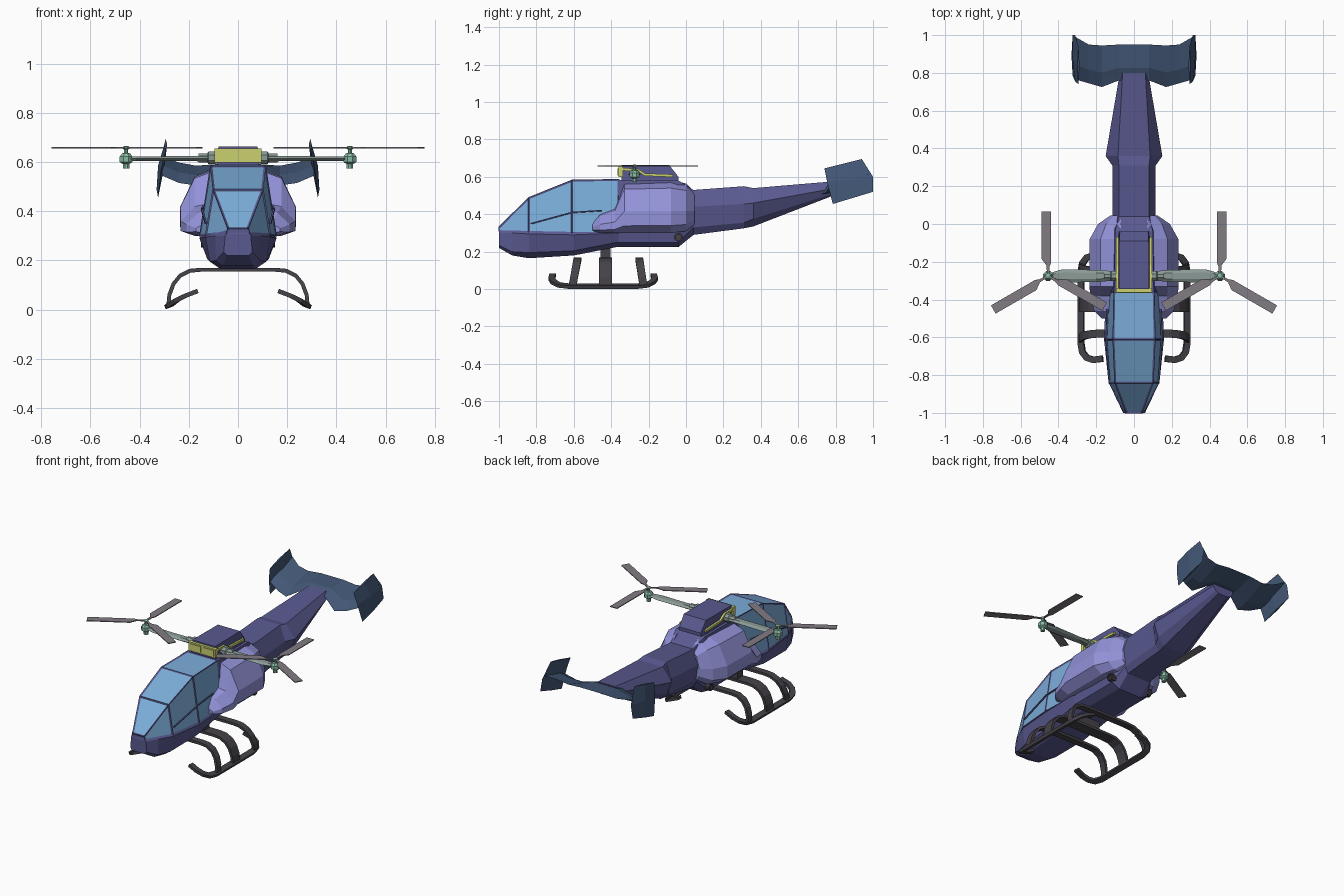
import bpy, bmesh
from math import radians, cos, sin, pi
from mathutils import Vector, Matrix

if "Cube" in bpy.data.objects:
    bpy.data.objects.remove(bpy.data.objects["Cube"])

def mat(name, c):
    m = bpy.data.materials.new(name)
    m.diffuse_color = (*c, 1)
    m.use_nodes = True
    m.node_tree.nodes["Principled BSDF"].inputs["Base Color"].default_value = m.diffuse_color
    return m

PURPLE = mat("purple", (.10, .10, .28))
LAVENDER = mat("lavender", (.29, .29, .70))
GLASS = mat("glass", (.20, .42, .70))
FIN = mat("fin_blue", (.055, .095, .18))
DARK = mat("skid_dark", (.06, .055, .065))
GREEN = mat("green", (.25, .50, .38))
ARM = mat("arm_grey", (.26, .33, .31))
YELLOW = mat("yellow", (.60, .64, .16))
BLADE = mat("blade_grey", (.22, .20, .23))

def finish(name, bm, m, mirror=False):
    bmesh.ops.recalc_face_normals(bm, faces=bm.faces)
    me = bpy.data.meshes.new(name)
    bm.to_mesh(me)
    bm.free()
    ob = bpy.data.objects.new(name, me)
    bpy.context.collection.objects.link(ob)
    me.materials.append(m)
    if mirror:
        ob.modifiers.new("mirror", 'MIRROR')
    return ob

def loft(name, rings, m, mirror=False):
    bm = bmesh.new()
    vs = [[bm.verts.new(p) for p in r] for r in rings]
    n = len(vs[0])
    for a, b in zip(vs, vs[1:]):
        for i in range(n):
            j = (i + 1) % n
            bm.faces.new((a[i], a[j], b[j], b[i]))
    bm.faces.new(vs[0])
    bm.faces.new(vs[-1])
    return finish(name, bm, m, mirror)

def sym(y, *half):
    # closed symmetric cross-section from (half width, z) pairs, bottom to top
    return [(w, y, z) for w, z in half] + [(-w, y, z) for w, z in reversed(half)]

def sweep(name, pts, normal, w, t, m, mirror=False):
    # flat bar of half width w and half thickness t along a path
    pts = [Vector(p) for p in pts]
    rings = []
    for i, p in enumerate(pts):
        tan = (pts[min(i + 1, len(pts) - 1)] - pts[max(i - 1, 0)]).normalized()
        side = tan.cross(Vector(normal)).normalized()
        up = side.cross(tan)
        rings.append([p + side * a * w + up * b * t for a, b in ((1, 1), (1, -1), (-1, -1), (-1, 1))])
    return loft(name, rings, m, mirror)

def box(name, c, s, m, mirror=False):
    bm = bmesh.new()
    bmesh.ops.create_cube(bm, size=1, matrix=Matrix.Translation(c) @ Matrix.Diagonal((*s, 1)))
    return finish(name, bm, m, mirror)

def lathe(name, prof, base, axis, m, n=8):
    # revolve (radius, height) about x or z
    rings = []
    for r, h in prof:
        ring = []
        for k in range(n):
            a, b = r * cos(2 * pi * (k + .5) / n), r * sin(2 * pi * (k + .5) / n)
            ring.append(Vector(base) + Vector((a, b, h) if axis == 'z' else (h, a, b)))
        rings.append(ring)
    return loft(name, rings, m, True)

# Main hull and tail boom
loft("fuselage", [
    sym(-1, (.045, .22), (.058, .235), (.052, .30), (.04, .325)),
    sym(-.93, (.062, .18), (.09, .20), (.092, .30), (.075, .32)),
    sym(-.84, (.07, .165), (.115, .195), (.132, .295), (.12, .315)),
    sym(-.6, (.075, .18), (.125, .205), (.157, .29), (.145, .31)),
    sym(-.37, (.08, .225), (.13, .25), (.15, .30), (.135, .315)),
    sym(-.36, (.08, .225), (.13, .25), (.15, .31), (.105, .583)),
    sym(-.04, (.08, .225), (.13, .25), (.14, .36), (.10, .58)),
    sym(.04, (.08, .29), (.10, .33), (.115, .44), (.08, .53)),
    sym(.31, (.07, .325), (.10, .355), (.115, .455), (.08, .55)),
    sym(.36, (.075, .335), (.12, .375), (.15, .46), (.085, .54)),
    sym(.80, (.035, .505), (.055, .515), (.075, .54), (.06, .577))], PURPLE)

# Canopy glass with frame along its edges
canopy = [
    sym(-.998, (.046, .31), (.04, .33)),
    sym(-.84, (.13, .305), (.10, .487)),
    sym(-.61, (.154, .30), (.11, .58)),
    sym(-.36, (.145, .30), (.105, .585))]
loft("canopy_glass", canopy, GLASS)
frame = loft("canopy_frame", canopy, PURPLE)
wf = frame.modifiers.new("wire", 'WIREFRAME')
wf.thickness = .012
sweep("canopy_side_bar", [(.131, -.83, .35), (.147, -.61, .41), (.14, -.45, .42)], (1, 0, .2), .003, .004, PURPLE, True)

# Engine pods: (y, low z, high z, outer x)
shape = [(0, 1), (.65, .85), (1, .42), (1, .14), (.65, 0), (0, 0)]
stations = [(-.50, .31, .36, .17), (-.46, .30, .41, .21), (-.38, .30, .44, .233), (-.33, .30, .575, .235),
            (-.08, .30, .582, .235), (0, .31, .565, .19), (.045, .345, .52, .125)]
loft("engine_pod", [[(.07 + f * (xo - .07), y, lo + g * (hi - lo)) for f, g in shape]
                    for y, lo, hi, xo in stations], LAVENDER, True)

# Exhaust stubs below the pods
lathe("exhaust_ring", [(.024, .10), (.024, .15), (.016, .15), (.016, .14)], (0, -.04, .277), 'x', DARK, 10)

# Rotor mast housing on the roof with yellow trim
loft("mast_housing", [
    sym(-.345, (.085, .57), (.08, .663)),
    sym(-.09, (.085, .57), (.078, .663)),
    sym(-.04, (.08, .57), (.075, .60))], PURPLE)
box("housing_front", (0, -.35, .627), (.19, .024, .056), YELLOW)
box("housing_front_panel", (.046, -.363, .627), (.076, .006, .038), YELLOW, True)
sweep("housing_trim", [(.088, -.34, .64), (.088, -.26, .638), (.088, -.22, .612), (.088, -.07, .606)],
      (1, 0, 0), .007, .006, YELLOW, True)

# Rotor arms and motors
hub = Vector((.455, -.275, 0))
lathe("arm_collar", [(.02, .07), (.028, .10), (.028, .12), (.02, .125), (.02, .16)], (0, -.275, .617), 'x', ARM)
loft("rotor_arm", [[(x, -.275 + s * w, .614 + h * t) for s, h in ((1, 0), (.5, 1), (-.5, 1), (-1, 0), (-.5, -1), (.5, -1))]
                   for x, w, t in ((.12, .026, .012), (.20, .032, .01), (.38, .035, .009), (.415, .025, .009), (.45, .012, .009))],
     ARM, True)
lathe("rotor_motor", [(.014, .573), (.014, .592), (.028, .60), (.028, .622), (.018, .635), (.009, .637),
                      (.009, .65), (.014, .654), (.014, .662), (.006, .666)], hub, 'z', GREEN)

# Three blades per rotor
outline = [(.012, .006), (.055, .008), (.09, .034), (.34, .034), (.34, -.016), (.07, -.016), (.05, -.008), (.012, -.006)]
for i, a in enumerate((90, 210, 330)):
    ca, sa = cos(radians(a)), sin(radians(a))
    loft(f"rotor_blade_{i + 1}", [[hub + Vector((r * ca + o * sa, r * sa - o * ca, z)) for r, o in outline]
                                  for z in (.656, .661)], BLADE, True)

# Gull-shaped tailplane: (x, lead y, lead z, trail y, trail z)
plane = []
for x, ly, lz, ty, tz in ((-.31, .765, .545, .99, .622), (-.24, .745, .515, .95, .598), (-.17, .725, .505, .945, .585),
                          (-.08, .76, .556, .95, .592), (.08, .76, .556, .95, .592), (.17, .725, .505, .945, .585),
                          (.24, .745, .515, .95, .598), (.31, .765, .545, .99, .622)):
    my, mz = ly * .65 + ty * .35, lz * .65 + tz * .35
    plane.append([(x, ly, lz), (x, my, mz + .014), (x, ty, tz), (x, my, mz - .014)])
loft("tailplane", plane, FIN)

# Tail fins: (x, front y, front z, back y, back z, half thickness)
fin = []
for x, ly, lz, ty, tz, t in ((.294, .74, .645, .94, .695, .006), (.312, .755, .57, 1, .60, .013),
                             (.325, .785, .455, 1, .52, .006)):
    my, mz = (ly + ty) / 2, (lz + tz) / 2
    fin.append([(x, ly, lz), (x + t, my, mz), (x, ty, tz), (x - t, my, mz)])
loft("tail_fin", fin, FIN, True)

# Skids: curved rails, three hoops and a centre mount
end = [(.165, .27, .075), (.215, .276, .056), (.25, .265, .038), (.273, .235, .022), (.281, .185, .016)]
rail = [(x, -.443 - d, z) for x, d, z in end] + [(x, -.443 + d, z) for x, d, z in reversed(end)]
sweep("skid_rail", rail, (.4, 0, 1), .017, .009, DARK, True)
arc = [(.283, .02), (.279, .06), (.262, .105), (.235, .138), (.195, .158), (.15, .162)]
for name, ytop, ybot, w in (("front", -.58, -.61, .021), ("middle", -.43, -.43, .035), ("rear", -.25, -.225, .021)):
    half = [(x, ybot + (ytop - ybot) * min(1, z / .16), z) for x, z in arc]
    full = half + [(-x, y, z) for x, y, z in reversed(half)]
    rings = []
    for k, p in enumerate(full):
        p = Vector(p)
        d = Vector(full[min(k + 1, len(full) - 1)]) - Vector(full[max(k - 1, 0)])
        nrm = Vector((d.z, 0, -d.x)).normalized() * .008
        yv = Vector((0, w, 0))
        rings.append([p + nrm + yv, p + nrm - yv, p - nrm - yv, p - nrm + yv])
    loft(f"{name}_skid_hoop", rings, DARK)
box("skid_mount", (0, -.43, .195), (.16, .055, .07), DARK)
